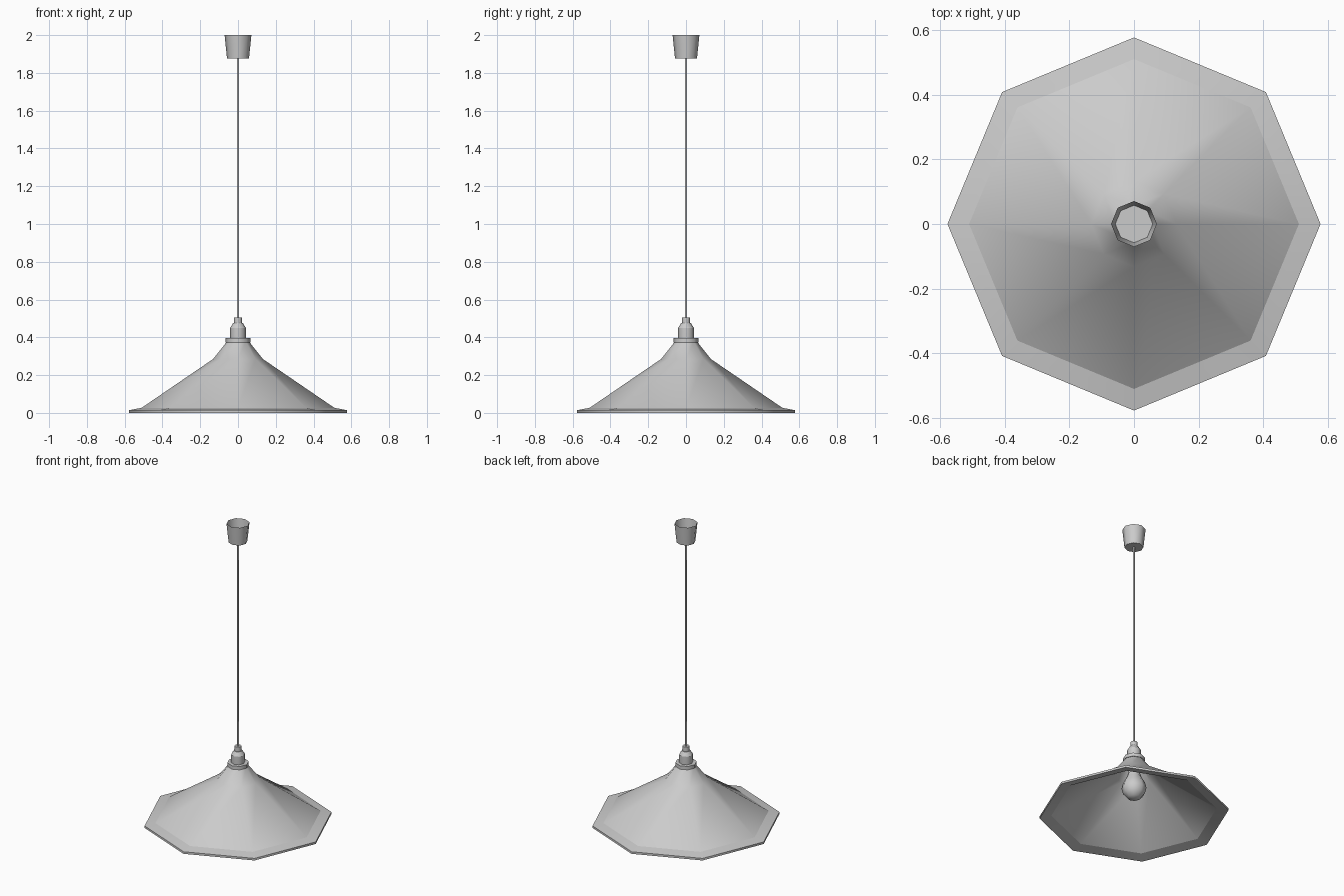
import bpy, bmesh
from math import pi, sin, cos

if "Cube" in bpy.data.objects:
    bpy.data.objects.remove(bpy.data.objects["Cube"])


def lathe(name, profile, sides=8, sharp=()):
    """Spin an (r, z) profile about z; r = 0 gives a pole. 'sharp' lists hard rings."""
    bm = bmesh.new()
    rings = []
    for r, z in profile:
        if r == 0:
            rings.append([bm.verts.new((0, 0, z))] * sides)
        else:
            rings.append([bm.verts.new((r * cos(2 * pi * i / sides),
                                        r * sin(2 * pi * i / sides), z))
                          for i in range(sides)])
    for a, b in zip(rings, rings[1:]):
        for i in range(sides):
            j = (i + 1) % sides
            corners = list(dict.fromkeys((a[i], a[j], b[j], b[i])))
            bm.faces.new(corners).smooth = True
    for k in sharp:
        for i in range(sides):
            edge = bm.edges.get((rings[k][i], rings[k][(i + 1) % sides]))
            if edge:
                edge.smooth = False
    mesh = bpy.data.meshes.new(name)
    bm.to_mesh(mesh)
    bm.free()
    obj = bpy.data.objects.new(name, mesh)
    bpy.context.collection.objects.link(obj)
    return obj


# Shade: inner skin from the neck down, round the rim lip, outer skin back up
lathe("shade", [(0.05, 0.375), (0.122, 0.278), (0.505, 0.016), (0.57, 0.0),
                (0.577, 0.0), (0.577, 0.014), (0.51, 0.027), (0.132, 0.285),
                (0.058, 0.378)],
      sharp=(2, 3, 4, 5, 6))

# Collar clamping the shade to the lamp holder
lathe("collar", [(0, 0.373), (0.066, 0.373), (0.066, 0.396), (0.042, 0.396)],
      sharp=(1, 2))

# Lamp holder with tapered shoulder and cord grip
lathe("lamp_holder", [(0, 0.33), (0.038, 0.33), (0.042, 0.38), (0.042, 0.45),
                      (0.026, 0.475), (0.022, 0.475), (0.022, 0.505), (0, 0.505)],
      sharp=(1, 3, 4, 5, 6))

# Light bulb: round globe narrowing to its neck
lathe("bulb", [(0, 0.105), (0.04, 0.117), (0.067, 0.146), (0.076, 0.182),
               (0.068, 0.218), (0.048, 0.255), (0.035, 0.29), (0.032, 0.34)])

# Hanging cord
lathe("cord", [(0.006, 0.5), (0.006, 1.88)])

# Ceiling cup, open at the top
lathe("ceiling_cup", [(0, 1.875), (0.058, 1.875), (0.071, 2.0)], sharp=(1,))
